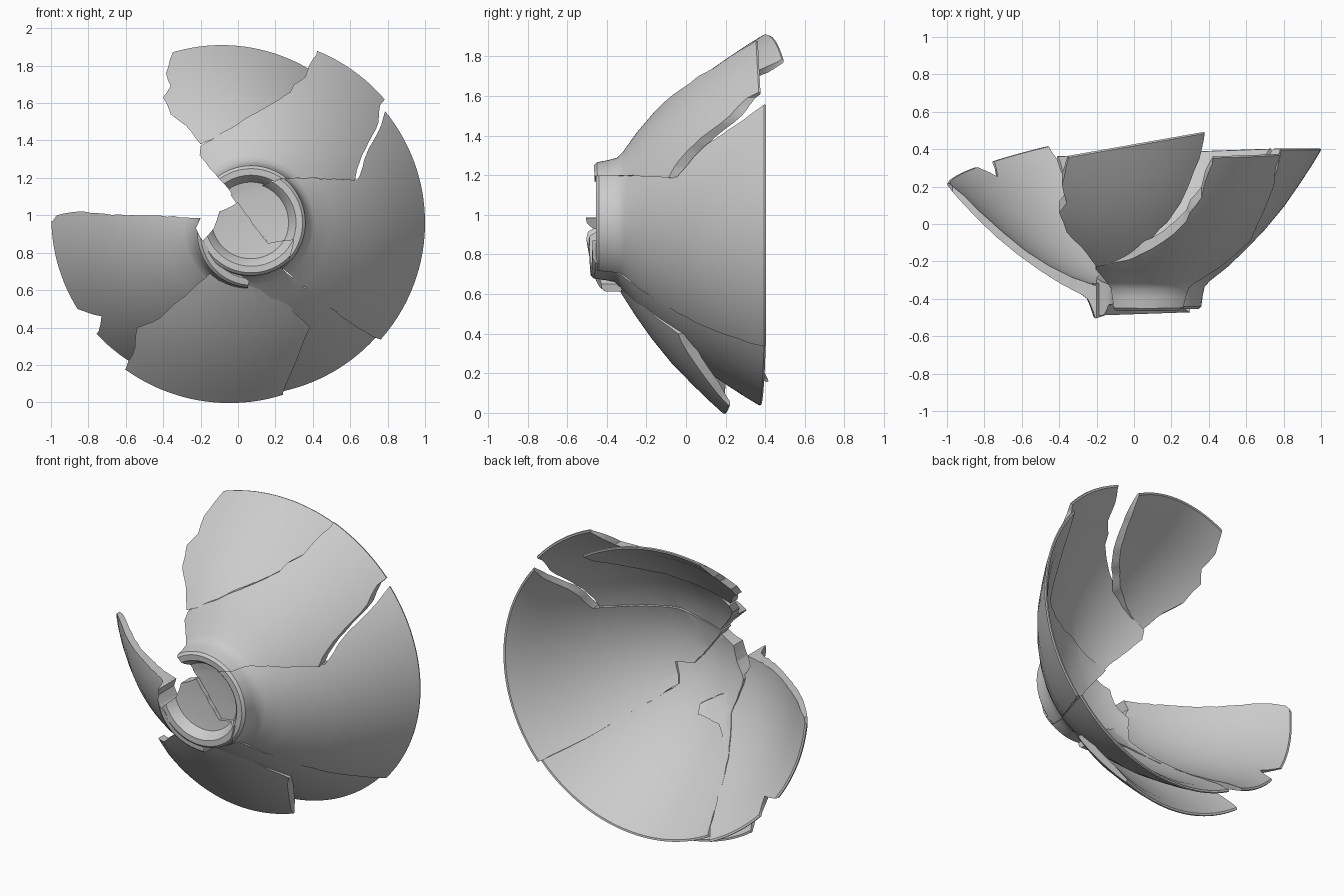
import bpy, bmesh, math, random
from mathutils import Matrix, Vector

if "Cube" in bpy.data.objects:
    bpy.data.objects.remove(bpy.data.objects["Cube"])

random.seed(4)
PIVOT = Vector((0.06, -0.45, 0.96))   # middle of the foot, bowl axis along y
SEGMENTS = 144

# Closed bowl section as (radius, y): recessed foot, outer wall, lip, inner wall
PROFILE = [(0, -.39), (.14, -.392), (.21, -.40), (.235, -.44), (.25, -.455), (.285, -.455),
           (.30, -.44), (.308, -.38), (.318, -.335), (.345, -.305), (.44, -.23), (.54, -.135),
           (.64, -.03), (.74, .09), (.83, .22), (.895, .32), (.94, .395), (.937, .404), (.925, .402),
           (.86, .328), (.79, .226), (.69, .095), (.59, -.023), (.49, -.117),
           (.38, -.203), (.26, -.273), (.12, -.318), (0, -.33)]


def make_object(name, bm):
    bmesh.ops.recalc_face_normals(bm, faces=bm.faces[:])
    mesh = bpy.data.meshes.new(name)
    bm.to_mesh(mesh)
    bm.free()
    obj = bpy.data.objects.new(name, mesh)
    bpy.context.collection.objects.link(obj)
    return obj


def whole_bowl(name, tilt_x, turn_z, shift):
    """Revolve the section about y, then tip the bowl about its foot."""
    bm = bmesh.new()
    rings = []
    for r, y in PROFILE:
        y -= PIVOT.y
        if r == 0:
            rings.append([bm.verts.new((0, y, 0))] * SEGMENTS)
        else:
            rings.append([bm.verts.new((r * math.cos(a), y, r * math.sin(a)))
                          for a in (2 * math.pi * i / SEGMENTS for i in range(SEGMENTS))])
    for a, b in zip(rings, rings[1:]):
        for i in range(SEGMENTS):
            j = (i + 1) % SEGMENTS
            bm.faces.new(list(dict.fromkeys((a[i], a[j], b[j], b[i]))))
    bm.transform(Matrix.Translation(PIVOT + Vector(shift))
                 @ Matrix.Rotation(math.radians(tilt_x), 4, 'X')
                 @ Matrix.Rotation(math.radians(turn_z), 4, 'Z'))
    return make_object(name, bm)


def crack_prism(outline):
    """Extrude a roughened front-view outline along y."""
    pts = []
    for p, q in zip(outline, outline[1:] + outline[:1]):
        p, q = Vector(p), Vector(q)
        n = max(1, int((q - p).length / 0.035))
        for k in range(n):
            rough = 0.004 if k else 0
            pts.append(p.lerp(q, k / n) + Vector((random.uniform(-rough, rough),
                                                  random.uniform(-rough, rough))))
    bm = bmesh.new()
    front = [bm.verts.new((p.x, -1, p.y)) for p in pts]
    back = [bm.verts.new((p.x, 1, p.y)) for p in pts]
    bm.faces.new(front)
    bm.faces.new(back[::-1])
    for i in range(len(pts)):
        j = (i + 1) % len(pts)
        bm.faces.new((front[i], front[j], back[j], back[i]))
    return make_object("crack_cutter", bm)


def shard(name, outline, tilt_x=0, turn_z=0, shift=(0, 0, 0)):
    obj = whole_bowl(name, tilt_x, turn_z, shift)
    cutter = crack_prism(outline)
    cutter.hide_render = True
    mod = obj.modifiers.new("break", 'BOOLEAN')
    mod.operation, mod.solver, mod.object = 'INTERSECT', 'EXACT', cutter
    bpy.context.view_layer.update()
    mesh = bpy.data.meshes.new_from_object(obj.evaluated_get(bpy.context.evaluated_depsgraph_get()))
    obj.modifiers.clear()
    obj.data = mesh
    bpy.data.objects.remove(cutter)
    bpy.ops.object.select_all(action='DESELECT')
    obj.select_set(True)
    bpy.context.view_layer.objects.active = obj
    bpy.ops.object.shade_smooth_by_angle(angle=math.radians(32))


# Large right shard with part of the foot
shard("right_shard", [(.79, 1.57), (.765, 1.48), (.70, 1.36), (.64, 1.19), (.40, 1.20), (.23, 1.195),
                      (.10, 1.15), (-.04, 1.11), (.02, 1.03), (.16, .85), (.27, .84), (.23, .72),
                      (.40, .58), (.58, .44), (.72, .35), (.78, .33), (1.1, .2), (1.3, .96), (1.0, 1.75)])

# Upper right shard with the top of the foot, leaning slightly outward
shard("upper_shard", [(-.20, 1.37), (.10, 1.55), (.28, 1.66), (.30, 1.70), (.36, 1.74), (.38, 1.80),
                      (.42, 1.86), (.47, 2.1), (.95, 1.8), (.76, 1.59), (.752, 1.5), (.685, 1.36),
                      (.635, 1.24), (.625, 1.185), (.40, 1.20), (.23, 1.195), (.15, 1.165), (-.03, 1.11),
                      (-.15, 1.25), (-.205, 1.32)], tilt_x=3, shift=(.01, .005, .005))

# Top left shard, turned inward behind its neighbour
shard("top_shard", [(-.20, 1.38), (-.28, 1.48), (-.36, 1.54), (-.40, 1.63), (-.36, 1.69),
                    (-.385, 1.76), (-.35, 1.87), (-.4, 2.1), (.4, 2.1), (.375, 1.77), (.35, 1.72),
                    (.25, 1.62), (.10, 1.53), (-.10, 1.42)], turn_z=10, shift=(0, .02, .01))

# Left shard, splayed outward, with a piece of foot rim
shard("left_shard", [(-1.2, .96), (-.99, .97), (-.97, 1.0), (-.85, 1.02), (-.60, 1.0), (-.45, 1.0),
                     (-.20, .985), (-.225, .93), (-.20, .88), (-.10, .75), (.06, .65), (.05, .60),
                     (-.10, .58), (-.20, .50), (-.35, .30), (-.46, .16), (-.5, -.1), (-.9, .2),
                     (-.745, .38), (-.73, .46), (-.86, .50), (-1.2, .5)],
      tilt_x=7, turn_z=10.5, shift=(.02, 0, -.05))

# Lower shard with the floor of the foot
shard("lower_shard", [(.16, .85), (.30, .87), (.27, .74), (.24, .71), (.405, .577), (.585, .44),
                      (.75, .335), (1.0, .1), (.3, -.3), (-.5, -.1), (-.43, .12), (-.30, .40),
                      (-.16, .65), (-.20, .85), (-.13, .93), (-.10, 1.02), (0, 1.07), (.04, 1.01)],
      turn_z=2, shift=(.01, -.025, .018))

# Outer bottom shard leaning away from the bowl
shard("bottom_shard", [(-.15, .69), (-.25, .60), (-.42, .45), (-.54, .40), (-.55, .30), (-.60, .18),
                       (-.8, 0), (0, -.3), (.24, -.1), (.24, .05), (.29, .17), (.33, .27),
                       (.385, .40), (.30, .48), (.27, .52), (.19, .57), (.07, .62), (-.10, .65)],
      tilt_x=-11, turn_z=3, shift=(-.07, -.01, .12))
